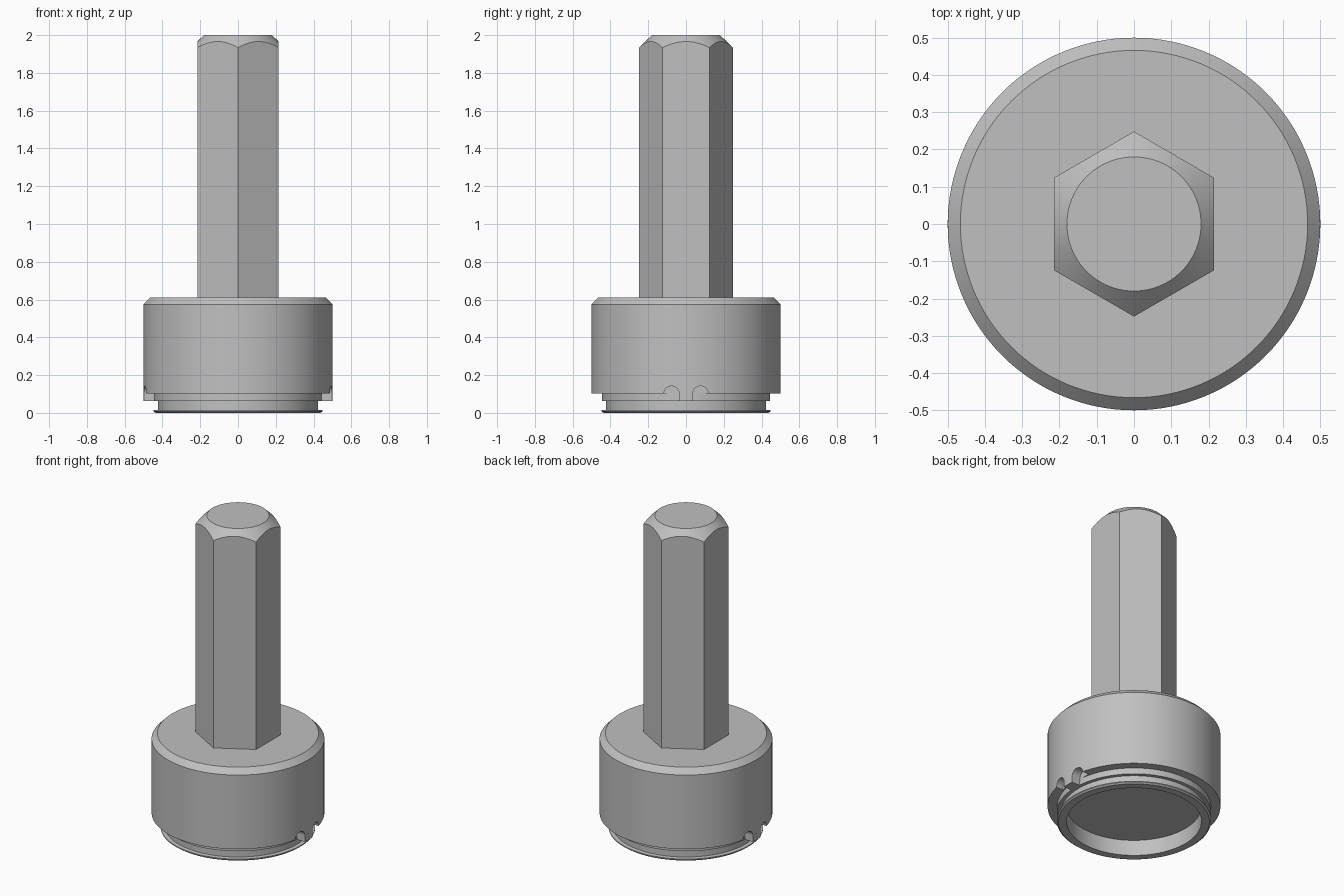
import bpy, bmesh, math
from mathutils import Matrix

if "Cube" in bpy.data.objects:
    bpy.data.objects.remove(bpy.data.objects["Cube"])

GREY = (0.53, 0.53, 0.53, 1)
steel = bpy.data.materials.new("plain grey steel")
steel.use_nodes = True
steel.diffuse_color = GREY
steel.node_tree.nodes["Principled BSDF"].inputs["Base Color"].default_value = GREY


def add_object(name, bm):
    bmesh.ops.recalc_face_normals(bm, faces=bm.faces)
    mesh = bpy.data.meshes.new(name)
    bm.to_mesh(mesh)
    bm.free()
    mesh.materials.append(steel)
    obj = bpy.data.objects.new(name, mesh)
    bpy.context.collection.objects.link(obj)
    return obj


def activate(obj):
    bpy.ops.object.select_all(action='DESELECT')
    obj.select_set(True)
    bpy.context.view_layer.objects.active = obj


def smooth(obj):
    activate(obj)
    bpy.ops.object.shade_smooth_by_angle(angle=math.radians(25))


def loft(name, rings):
    """Join closed rings of points and cap both ends."""
    bm = bmesh.new()
    rows = [[bm.verts.new(p) for p in ring] for ring in rings]
    n = len(rows[0])
    for a, b in zip(rows, rows[1:]):
        for i in range(n):
            j = (i + 1) % n
            bm.faces.new((a[i], a[j], b[j], b[i]))
    bm.faces.new(rows[0])
    bm.faces.new(rows[-1])
    return add_object(name, bm)


def circle(r, z, n=128):
    return [(r * math.cos(math.tau * i / n), r * math.sin(math.tau * i / n), z)
            for i in range(n)]


# Round head: shallow bore, thin lip, neck, collar, body and chamfered top
profile = [(0.39, 0.1), (0.39, 0), (0.437, 0), (0.447, 0.008), (0.447, 0.014),
           (0.423, 0.016), (0.423, 0.063), (0.445, 0.063), (0.445, 0.102),
           (0.5, 0.102), (0.5, 0.575), (0.466, 0.61)]
head = loft("round_head", [circle(r, z) for r, z in profile])

# Arched notches on both sides, flanking the tabs
for side in (-1, 1):
    for y in (-0.077, 0.077):
        bm = bmesh.new()
        bmesh.ops.create_cone(
            bm, cap_ends=True, segments=48, radius1=0.04, radius2=0.04, depth=0.2,
            matrix=Matrix.Translation((side * 0.541, y, 0.102))
            @ Matrix.Rotation(math.pi / 2, 4, 'Y'))
        cutter = add_object("notch_cutter", bm)
        cutter.hide_render = True
        activate(head)
        cut = head.modifiers.new("notch", 'BOOLEAN')
        cut.operation = 'DIFFERENCE'
        cut.solver = 'EXACT'
        cut.object = cutter
        bpy.ops.object.modifier_apply(modifier=cut.name)
        bpy.data.objects.remove(cutter)
smooth(head)

# Small locking tabs below the body
for side, label in ((1, "left"), (-1, "right")):
    ys = [0.037 * k / 4 for k in range(-4, 5)]
    outline = [(side * math.sqrt(0.25 - y * y), y) for y in ys]
    outline += [(side * 0.435, y) for y in reversed(ys)]
    tab = loft(label + "_tab", [[(x, y, z) for x, y in outline]
                                for z in (0.063, 0.103)])
    smooth(tab)

# Hexagonal shank with a conical chamfer at the top
COUNT, FLAT, TIP = 96, 0.215, 0.18
angles = [math.tau * i / COUNT for i in range(COUNT)]
radii = [FLAT / math.cos((a + math.pi / 6) % (math.pi / 3) - math.pi / 6)
         for a in angles]


def hex_ring(height):
    return [(r * math.cos(a), r * math.sin(a), height(r))
            for a, r in zip(angles, radii)]


shank = loft("hex_shank", [hex_ring(lambda r: 0.6),
                           hex_ring(lambda r: 2 - (r - TIP) * 0.97),
                           circle(TIP, 2, COUNT)])
smooth(shank)
